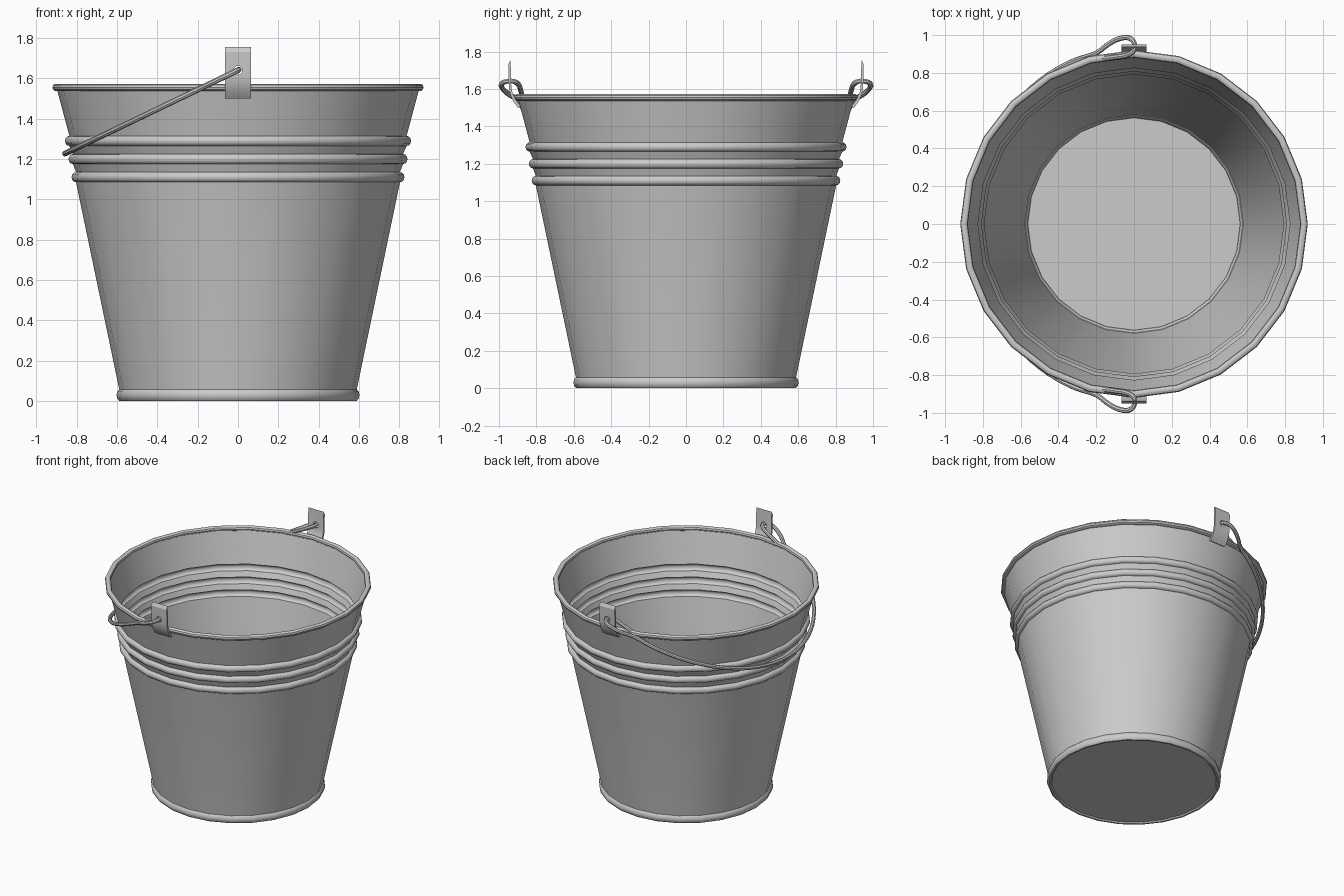
import bpy, bmesh, math
from math import sin, cos, pi

if "Cube" in bpy.data.objects:
    bpy.data.objects.remove(bpy.data.objects["Cube"], do_unlink=True)

SIDES = 24

steel = bpy.data.materials.new("galvanised grey")
steel.use_nodes = True
steel.diffuse_color = (0.6, 0.6, 0.6, 1)
steel.node_tree.nodes["Principled BSDF"].inputs["Base Color"].default_value = (0.6, 0.6, 0.6, 1)


def finish(obj, angle=35):
    """Give the part its material and smooth shading with sharp edges."""
    obj.data.materials.clear()
    obj.data.materials.append(steel)
    bpy.ops.object.select_all(action='DESELECT')
    obj.select_set(True)
    bpy.context.view_layer.objects.active = obj
    bpy.ops.object.shade_smooth_by_angle(angle=math.radians(angle))


def new_object(name, bm):
    bmesh.ops.recalc_face_normals(bm, faces=bm.faces)
    mesh = bpy.data.meshes.new(name)
    bm.to_mesh(mesh)
    bm.free()
    obj = bpy.data.objects.new(name, mesh)
    bpy.context.collection.objects.link(obj)
    return obj


def lathe(name, profile, closed=False):
    """Turn an (r, z) profile around the z axis."""
    bm = bmesh.new()
    verts = [bm.verts.new((r, 0, z)) for r, z in profile]
    pairs = list(zip(verts, verts[1:]))
    if closed:
        pairs.append((verts[-1], verts[0]))
    edges = [bm.edges.new(p) for p in pairs]
    bmesh.ops.spin(bm, geom=verts + edges, cent=(0, 0, 0), axis=(0, 0, 1),
                   angle=2 * pi, steps=SIDES, use_merge=True)
    bmesh.ops.remove_doubles(bm, verts=bm.verts, dist=0.0005)
    obj = new_object(name, bm)
    finish(obj)
    return obj


def ring(name, r, z, rr, rz, n=10):
    """A rolled bead with an oval section."""
    lathe(name, [(r + rr * cos(2 * pi * i / n), z + rz * sin(2 * pi * i / n))
                 for i in range(n)], closed=True)


def rib(r, z, bulge=0.022, half=0.025, n=6):
    """Half-round pressed rib in the wall."""
    return [(r + bulge * sin(pi * i / n), z - half * cos(pi * i / n)) for i in range(n + 1)]


# Pail body: one sheet with three pressed ribs, and a flat floor
outer = [(0.582, 0.01), (0.587, 0.05)]
outer += rib(0.803, 1.11) + rib(0.818, 1.2) + rib(0.836, 1.29)
outer += [(0.9, 1.555)]
inner = [(r - 0.01, z) for r, z in reversed(outer)]
inner[-1] = (0.573, 0.02)
lathe("pail_body", [(0, 0.005)] + outer + inner + [(0, 0.02)])

# Rolled beads at the rim and the foot
ring("rim_bead", 0.9, 1.555, 0.02, 0.019)
ring("foot_bead", 0.582, 0.03, 0.02, 0.03)


# Ears: bent plates with a bevelled top and a hole
def ear(name, side):
    face = [(0.898, 1.5), (0.925, 1.535), (0.941, 1.575), (0.947, 1.61), (0.95, 1.73)]
    back = [(0.938, 1.755), (0.934, 1.61), (0.928, 1.58), (0.912, 1.545), (0.884, 1.508)]
    bm = bmesh.new()
    plate = bm.faces.new([bm.verts.new((-0.065, side * y, z)) for y, z in face + back])
    moved = bmesh.ops.extrude_face_region(bm, geom=[plate])["geom"]
    bmesh.ops.translate(bm, vec=(0.13, 0, 0),
                        verts=[v for v in moved if isinstance(v, bmesh.types.BMVert)])
    obj = new_object(name, bm)
    bpy.ops.mesh.primitive_cylinder_add(vertices=16, radius=0.022, depth=0.2,
                                        location=(0, side * 0.945, 1.64),
                                        rotation=(pi / 2, 0, 0))
    cutter = bpy.context.object
    cutter.name = "hole_cutter"
    cutter.hide_render = True
    cut = obj.modifiers.new("hole", 'BOOLEAN')
    cut.operation = 'DIFFERENCE'
    cut.object = cutter
    cut.solver = 'EXACT'
    bpy.context.view_layer.objects.active = obj
    bpy.ops.object.modifier_apply(modifier="hole")
    bpy.data.objects.remove(cutter, do_unlink=True)
    finish(obj, 25)


ear("front_ear", -1)
ear("back_ear", 1)

# Wire handle: hooked ends and a half-round bail lying on the -x side,
# given as (distance along the slope, y)
hook = [(0.22, 0.872), (0.1, 0.885), (0.03, 0.898), (0.0, 0.92), (-0.004, 0.945),
        (0.006, 0.97), (0.032, 0.986), (0.07, 0.985), (0.14, 0.958)]
steps = 20
start = 0.235
bail = [(0.95 * sin(a), 0.93 * cos(a))
        for a in (start + (pi - 2 * start) * i / steps for i in range(steps + 1))]
path = hook + bail + [(t, -y) for t, y in reversed(hook)]

curve = bpy.data.curves.new("handle", 'CURVE')
curve.dimensions = '3D'
curve.bevel_depth = 0.014
curve.bevel_resolution = 2
curve.resolution_u = 3
curve.use_fill_caps = True
spline = curve.splines.new('BEZIER')
spline.bezier_points.add(len(path) - 1)
for point, (t, y) in zip(spline.bezier_points, path):
    point.co = (-0.903 * t, y, 1.64 - 0.435 * t)
    point.handle_left_type = point.handle_right_type = 'AUTO'
handle = bpy.data.objects.new("handle", curve)
bpy.context.collection.objects.link(handle)
bpy.ops.object.select_all(action='DESELECT')
handle.select_set(True)
bpy.context.view_layer.objects.active = handle
bpy.ops.object.convert(target='MESH')
finish(bpy.context.object, 40)
